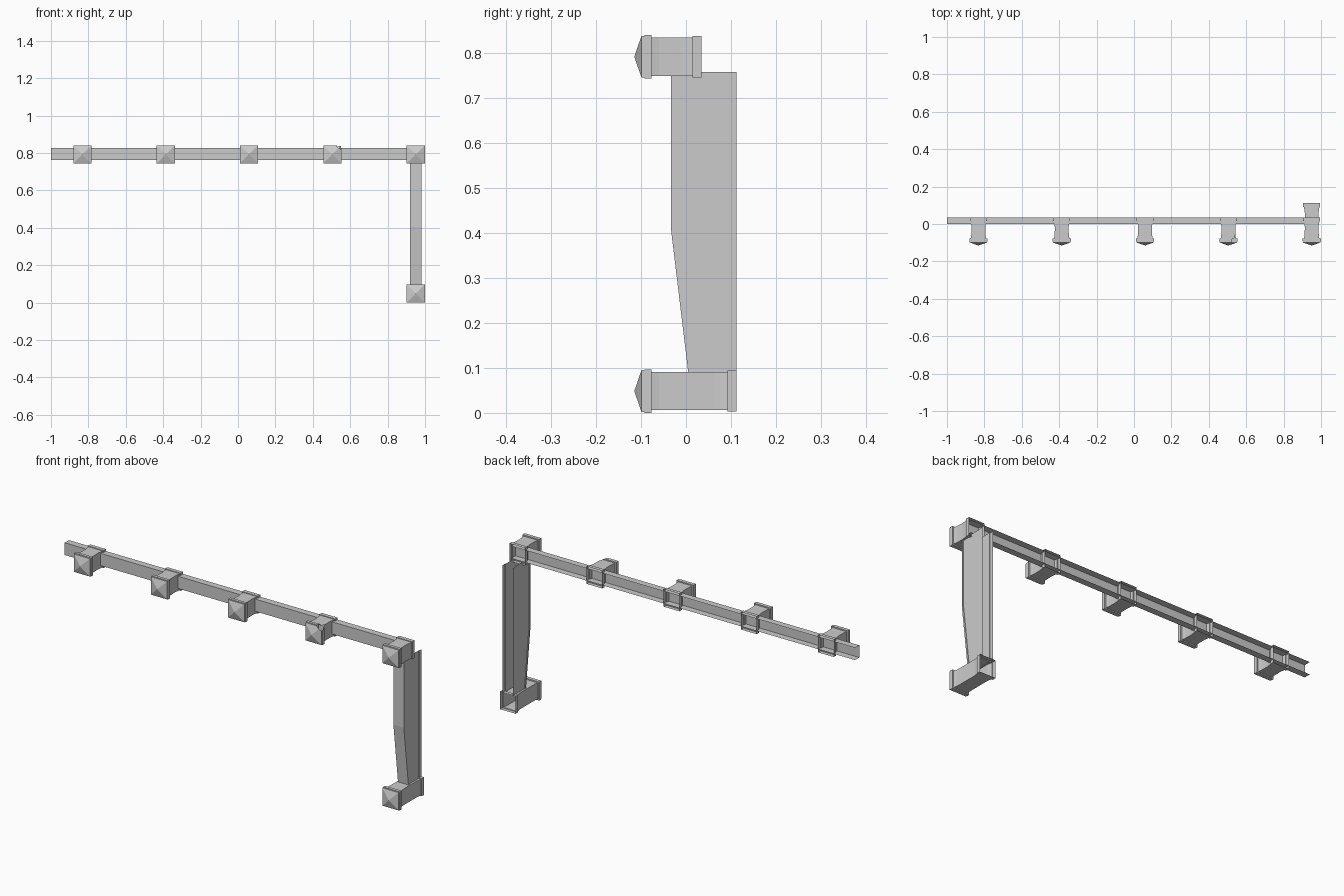
import bpy, bmesh
from mathutils import Vector

if "Cube" in bpy.data.objects:
    bpy.data.objects.remove(bpy.data.objects["Cube"])


def finish(name, bm):
    bmesh.ops.recalc_face_normals(bm, faces=bm.faces)
    me = bpy.data.meshes.new(name)
    bm.to_mesh(me)
    bm.free()
    ob = bpy.data.objects.new(name, me)
    bpy.context.collection.objects.link(ob)
    return ob


def skin(bm, rows, closed):
    """Join successive rows of points with quads."""
    vs = [[bm.verts.new(p) for p in row] for row in rows]
    n = len(vs[0])
    for a, b in zip(vs, vs[1:]):
        for i in range(n if closed else n - 1):
            j = (i + 1) % n
            bm.faces.new((a[i], a[j], b[j], b[i]))
    return vs


def bracket(name, cx, cz, back, chipped=False):
    """Hollow square bracket, open at the back, with a pyramid cap."""
    bm = bmesh.new()
    # (y, half width, half height): cap, cap band, waisted neck, back rim
    prof = [(-0.099, .0465, .0465), (-0.0925, .0465, .0465),
            (-0.0925, .0485, .0485), (-0.077, .0485, .0485),
            (-0.077, .041, .0425), (-0.06, .038, .0425),
            (-0.03, .037, .0425), (back - .05, .037, .0425),
            (back - .035, .039, .0425), (back - .02, .042, .0425),
            (back - .02, .0455, .0458), (back, .0455, .0458)]
    rows = [[(cx + sx * hx, y, cz + sz * hz)
             for sx, sz in ((-1, -1), (1, -1), (1, 1), (-1, 1))]
            for y, hx, hz in prof]
    front = skin(bm, rows, True)[0]
    tip = bm.verts.new((cx, -0.115, cz))
    for i in range(4):
        bm.faces.new((tip, front[i], front[(i + 1) % 4]))
    if chipped:
        # broken corner on one cap
        a = Vector((cx + .015, -.099, cz + .0485))
        b = Vector((cx + .0485, -.099, cz + .026))
        c = Vector((cx + .04, -.045, cz + .0425))
        n = (b - a).cross(c - a).normalized()
        if n.z < 0:
            n = -n
        bmesh.ops.bisect_plane(bm, geom=bm.verts[:] + bm.edges[:] + bm.faces[:],
                               plane_co=a, plane_no=n, clear_outer=True)
    return finish(name, bm)


# Row of brackets along the rail, plus the lower one under the post
for i in range(5):
    bracket(f"rail_bracket_{i + 1}", -0.832 + 0.4455 * i, 0.792, 0.035, i == 3)
bracket("foot_bracket", 0.95, 0.0485, 0.112)

# Rail: channel open to the back
bm = bmesh.new()
skin(bm, [[(x, .035, .827), (x, 0, .827), (x, 0, .763), (x, .035, .763)]
          for x in (-1, 0.985)], False)
finish("rail", bm)

# Post: channel open to the back, front plate tapering towards the foot
bm = bmesh.new()
rows = []
for z, f in ((0.09, 0.005), (0.405, -0.033), (0.758, -0.033)):
    half = [(.030, .112), (.030, .093), (.027, .093),
            (.027, f + .009), (.030, f + .009), (.030, f)]
    rows.append([(0.95 - x, y, z) for x, y in half] +
                [(0.95 + x, y, z) for x, y in reversed(half)])
skin(bm, rows, False)
finish("post", bm)
